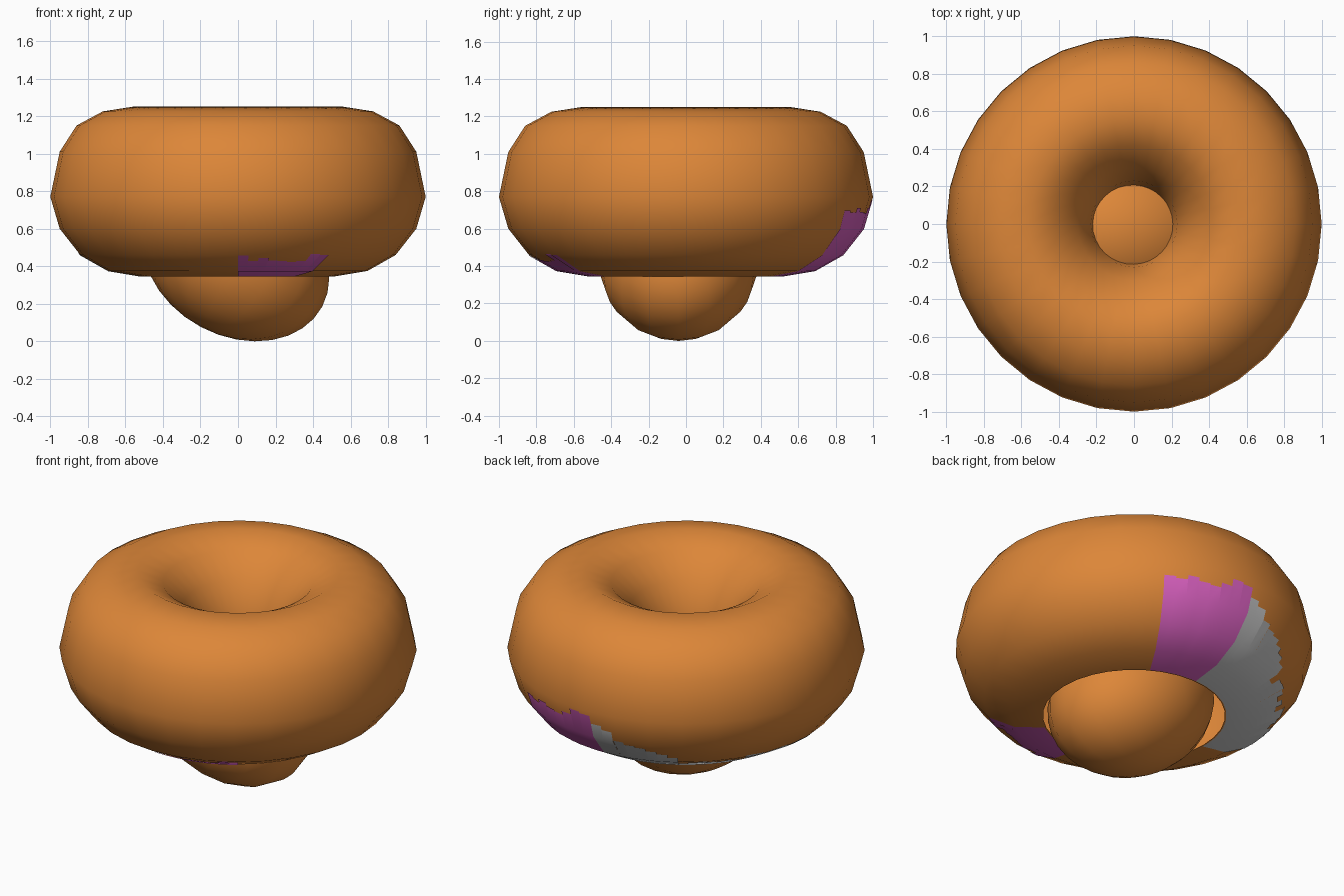
import bpy, bmesh, math, random
from mathutils import Matrix

if "Cube" in bpy.data.objects:
    bpy.data.objects.remove(bpy.data.objects["Cube"])

random.seed(4)


def material(name, rgb):
    m = bpy.data.materials.new(name)
    m.diffuse_color = (*rgb, 1)
    m.use_nodes = True
    m.node_tree.nodes["Principled BSDF"].inputs["Base Color"].default_value = m.diffuse_color
    return m


ORANGE = material("orange", (0.72, 0.24, 0.04))
PURPLE = material("purple", (0.70, 0.12, 0.53))
SEGS = 32

# ring cross-section (radius, height): hole, over the crown, round to the bottom lip
RING = [(0.205, 0.75), (0.23, 0.9), (0.3, 1.05), (0.42, 1.18), (0.56, 1.25),
        (0.72, 1.225), (0.86, 1.15), (0.95, 1.01), (1.0, 0.77), (0.95, 0.6),
        (0.84, 0.46), (0.69, 0.375), (0.51, 0.345)]


def finish(bm, name, mat):
    me = bpy.data.meshes.new(name)
    bm.to_mesh(me)
    bm.free()
    ob = bpy.data.objects.new(name, me)
    bpy.context.collection.objects.link(ob)
    if mat:
        me.materials.append(mat)
    for p in me.polygons:
        p.use_smooth = True
    return ob


def revolve(name, profile, mat):
    bm = bmesh.new()
    rings = []
    for i in range(SEGS):
        a = 2 * math.pi * i / SEGS
        rings.append([bm.verts.new((r * math.cos(a), r * math.sin(a), z)) for r, z in profile])
    for i in range(SEGS):
        p, q = rings[i], rings[(i + 1) % SEGS]
        for j in range(len(profile) - 1):
            bm.faces.new((p[j], p[j + 1], q[j + 1], q[j]))
    return finish(bm, name, mat)


def ring_point(a, z):
    # point on the faceted lower ring, lifted slightly
    for (r1, z1), (r0, z0) in zip(RING[8:], RING[9:]):
        if z0 <= z <= z1:
            r = r0 + (r1 - r0) * (z - z0) / (z1 - z0)
            break
    step = 2 * math.pi / SEGS
    off = (a % step) - step / 2
    r *= math.cos(step / 2) / math.cos(off)
    return (r * math.cos(a) * 1.005, r * math.sin(a) * 1.005, z - 0.002)


def patch(name, start, end, top, mat, ragged):
    # ragged area of under-layer showing through the lower ring
    bm = bmesh.new()
    n = max(3, int((end - start) / 3.75))
    for i in range(n):
        a0 = math.radians(start + (end - start) * i / n)
        a1 = math.radians(start + (end - start) * (i + 1) / n)
        h = top(i / n) + random.uniform(-ragged, 0)
        levels = [0.346] + [z for _, z in reversed(RING[9:12]) if z < h - 0.005] + [h]
        for lo, hi in zip(levels, levels[1:]):
            bm.faces.new([bm.verts.new(ring_point(a, z))
                          for a, z in ((a0, lo), (a1, lo), (a1, hi), (a0, hi))])
    bmesh.ops.remove_doubles(bm, verts=bm.verts, dist=0.0005)
    return finish(bm, name, mat)


# main ring, open underneath
revolve("ring_shell", RING, ORANGE)

# exposed under-layers
patch("purple_patch_back", 60, 92, lambda t: 0.76, PURPLE, 0.08)
patch("purple_patch_front", 270, 305, lambda t: 0.47, PURPLE, 0.05)
patch("grey_patch_back", 92, 182, lambda t: 0.7 - 0.22 * min(1, t * 3), None, 0.05)

# tilted egg-shaped core hanging below the ring
bm = bmesh.new()
bmesh.ops.create_uvsphere(bm, u_segments=16, v_segments=16, radius=1)
bm.transform(Matrix.Translation((-0.01, -0.04, 0.438))
             @ Matrix.Rotation(math.radians(28), 4, 'Y')
             @ Matrix.Diagonal((0.52, 0.43, 0.40, 1)))
core = finish(bm, "core", ORANGE)
low = min(v.co.z for v in core.data.vertices)
for v in core.data.vertices:
    v.co.z -= low
